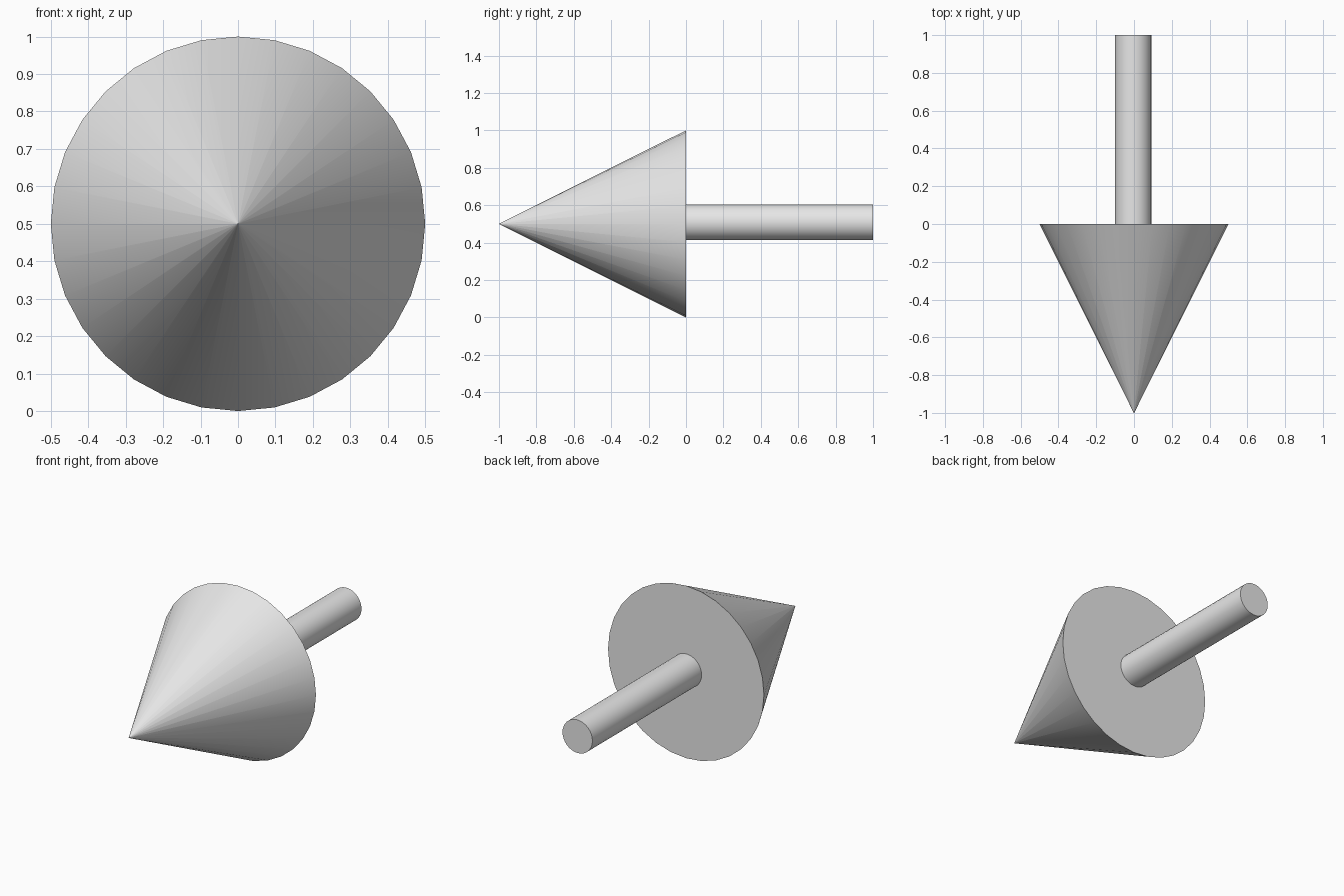
import bpy
import math

cube = bpy.data.objects.get("Cube")
if cube:
    bpy.data.objects.remove(cube, do_unlink=True)

SIDES = 32
FACING_FRONT = (math.radians(90), 0, 0)

# Single light grey material
grey = bpy.data.materials.new("light_grey")
grey.use_nodes = True
grey.diffuse_color = (0.8, 0.8, 0.8, 1)
grey.node_tree.nodes["Principled BSDF"].inputs["Base Color"].default_value = grey.diffuse_color


def finish(name):
    obj = bpy.context.object
    obj.name = name
    obj.data.name = name
    obj.data.materials.append(grey)
    bpy.ops.object.shade_smooth_by_angle(angle=math.radians(30))
    return obj


# Pointed head, tip to the front; the minute flat tip keeps the cone shading clean
bpy.ops.mesh.primitive_cone_add(vertices=SIDES, radius1=0.5, radius2=0.001, depth=1,
                                location=(0, -0.5, 0.5), rotation=FACING_FRONT)
finish("arrow_head")

# Round shaft running back from the base of the head
bpy.ops.mesh.primitive_cylinder_add(vertices=SIDES, radius=0.096, depth=1,
                                    location=(-0.004, 0.5, 0.509), rotation=FACING_FRONT)
finish("arrow_shaft")
